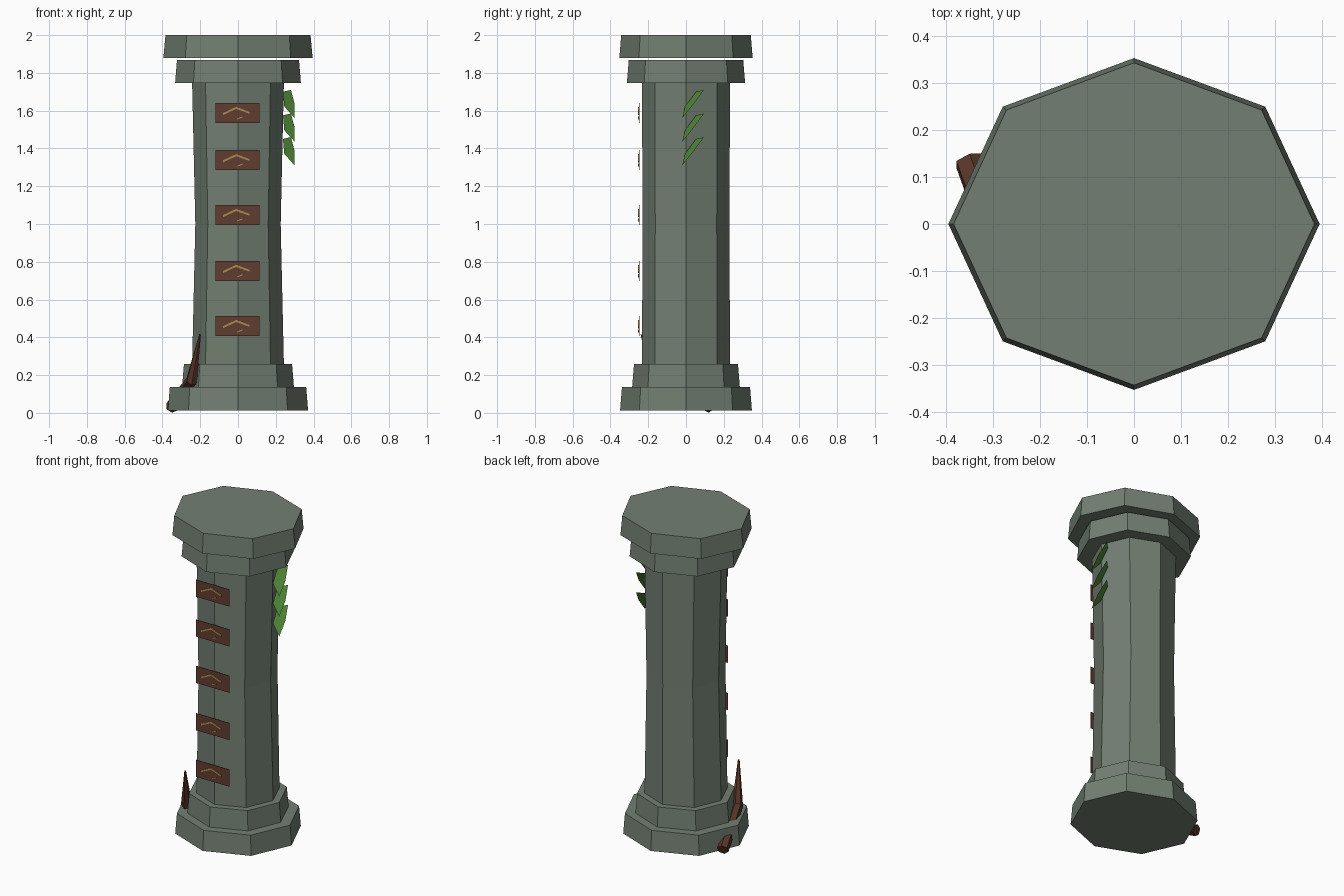
import bpy, bmesh, math
from mathutils import Vector

if "Cube" in bpy.data.objects:
    bpy.data.objects.remove(bpy.data.objects["Cube"])


def material(name, rgb):
    m = bpy.data.materials.new(name)
    m.diffuse_color = (*rgb, 1)
    m.use_nodes = True
    m.node_tree.nodes["Principled BSDF"].inputs["Base Color"].default_value = m.diffuse_color
    return m


STONE = material("mossy_stone", (0.17, 0.212, 0.17))
PLAQUE = material("brown_plaque", (0.115, 0.046, 0.03))
GOLD = material("dull_gold", (0.42, 0.26, 0.07))
LEAF = material("leaf_green", (0.075, 0.23, 0.035))
ROOT = material("root_brown", (0.10, 0.037, 0.022))


def make(name, verts, faces, mat):
    me = bpy.data.meshes.new(name)
    me.from_pydata(verts, [], faces)
    me.materials.append(mat)
    bm = bmesh.new()
    bm.from_mesh(me)
    bmesh.ops.recalc_face_normals(bm, faces=bm.faces)
    bm.to_mesh(me)
    bm.free()
    ob = bpy.data.objects.new(name, me)
    bpy.context.collection.objects.link(ob)
    return ob


def loft(name, rings, mat):
    """Skin a list of equal-sized rings and cap both ends."""
    n = len(rings[0])
    verts = [v for r in rings for v in r]
    faces = [(k * n + i, k * n + (i + 1) % n, (k + 1) * n + (i + 1) % n, (k + 1) * n + i)
             for k in range(len(rings) - 1) for i in range(n)]
    faces += [tuple(range(n)), tuple(range(len(verts) - n, len(verts)))]
    return make(name, verts, faces, mat)


def octagon(rx, ry, z):
    return [(rx * math.cos(i * math.pi / 4), ry * math.sin(i * math.pi / 4), z) for i in range(8)]


def plate(name, outline, y0, y1, mat):
    """Extrude an x-z outline between two y depths."""
    return loft(name, [[(x, y, z) for x, z in outline] for y in (y0, y1)], mat)


# Column blocks: each is (rx, ry, z) sections
blocks = {
    "base_lower": [(0.371, 0.349, 0.013), (0.361, 0.339, 0.138)],
    "base_upper": [(0.296, 0.285, 0.138), (0.286, 0.275, 0.26)],
    "shaft": [(0.243, 0.233, 0.255), (0.226, 0.230, 1.0), (0.243, 0.233, 1.75)],
    "capital_lower": [(0.333, 0.313, 1.746), (0.323, 0.303, 1.868)],
    "capital_upper": [(0.395, 0.353, 1.878), (0.384, 0.343, 2.0)],
}
# The lower capital flares downwards in the same way as the upper one
for name, sections in blocks.items():
    if name == "capital_lower":
        sections = [(0.323, 0.303, 1.746), (0.333, 0.313, 1.746), (0.323, 0.303, 1.868)][1:]
    loft(name, [octagon(*s) for s in sections], STONE)

# Plaques with a small gold chevron ornament on the front
for i, z in enumerate((1.588, 1.338, 1.048, 0.752, 0.46)):
    plate(f"plaque_{i}", [(-0.118, z - 0.053), (0.114, z - 0.053),
                          (0.114, z + 0.053), (-0.118, z + 0.053)], -0.248, -0.245, PLAQUE)
    chevron = [(-0.08, -0.012), (-0.01, 0.021), (0.06, -0.004),
               (0.06, 0.006), (-0.01, 0.032), (-0.08, -0.001)]
    plate(f"ornament_{i}", [(x, z + dz) for x, dz in chevron], -0.253, -0.247, GOLD)
    dash = [(-0.002, -0.034), (0.024, -0.024), (0.024, -0.018), (-0.002, -0.028)]
    plate(f"ornament_dash_{i}", [(x, z + dz) for x, dz in dash], -0.253, -0.247, GOLD)

# Three hanging leaves on the right side
for i in range(3):
    d = -0.125 * i
    pts = [(0.238, 0.053, 1.70), (0.280, 0.095, 1.71), (0.30, 0.04, 1.635),
           (0.30, -0.02, 1.56), (0.245, -0.005, 1.622)]
    make(f"leaf_{i}", [(x, y, z + d) for x, y, z in pts], [(0, 1, 2, 4), (4, 2, 3)], LEAF)

# Bent root piercing the base and tapering to a point
path = [Vector(p) for p in ((-0.35, 0.135, 0.032), (-0.245, -0.16, 0.17), (-0.201, -0.235, 0.415))]
rings = []
for k, (p, r) in enumerate(zip(path, (0.034, 0.032, 0.005))):
    t = (path[min(k + 1, 2)] - path[max(k - 1, 0)]).normalized()
    u = t.cross(Vector((1, 0, 0))).normalized()
    v = t.cross(u)
    rings.append([p + r * (u * math.cos(a) + v * math.sin(a))
                  for a in (j * math.pi / 3 for j in range(6))])
loft("root", rings, ROOT)
